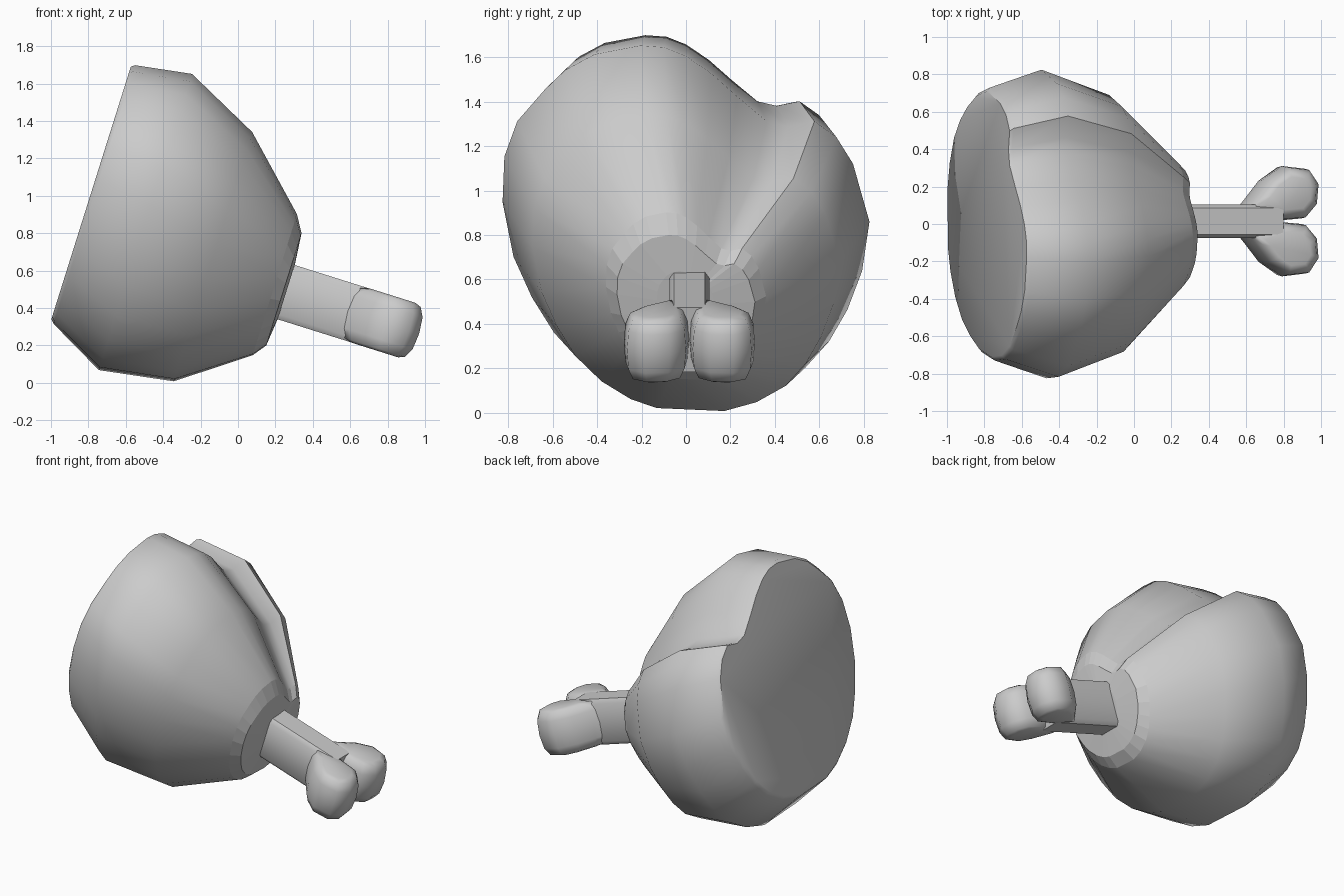
import bpy, bmesh, math
from mathutils import Vector

if "Cube" in bpy.data.objects:
    bpy.data.objects.remove(bpy.data.objects["Cube"])

GREY = (0.6, 0.6, 0.6, 1)
mat = bpy.data.materials.new("plain grey")
mat.use_nodes = True
mat.diffuse_color = GREY
mat.node_tree.nodes["Principled BSDF"].inputs["Base Color"].default_value = GREY

# Tilted frame: along the bone, sideways, and up across it
ALONG = Vector((0.954, 0, -0.3))
UP = Vector((0.3, 0, 0.954))


def place(a, y, b):
    return ALONG * a + Vector((0, y, 0)) + UP * b


def loft(name, rings, smooth_angle=45, flat_bands=0):
    """Skin a list of rings, cap both ends, smooth all but the last bands."""
    bm = bmesh.new()
    loops = [[bm.verts.new(place(*p)) for p in ring] for ring in rings]
    n = len(loops[0])
    flat = []
    for k, (lo, hi) in enumerate(zip(loops, loops[1:])):
        for i in range(n):
            j = (i + 1) % n
            f = bm.faces.new((lo[i], lo[j], hi[j], hi[i]))
            if k >= len(loops) - 1 - flat_bands:
                flat.append(f)
    bm.faces.new(loops[0][::-1])
    flat.append(bm.faces.new(loops[-1]))
    bm.faces.index_update()
    flat_ids = [f.index for f in flat]
    bmesh.ops.recalc_face_normals(bm, faces=bm.faces)
    mesh = bpy.data.meshes.new(name)
    bm.to_mesh(mesh)
    bm.free()
    mesh.materials.append(mat)
    obj = bpy.data.objects.new(name, mesh)
    bpy.context.collection.objects.link(obj)
    bpy.ops.object.select_all(action='DESELECT')
    obj.select_set(True)
    bpy.context.view_layer.objects.active = obj
    bpy.ops.object.shade_smooth_by_angle(angle=math.radians(smooth_angle))
    if flat_bands:
        for i in flat_ids:
            mesh.polygons[i].use_smooth = False
    return obj


# Meat: a notched heart-like section, scaled along the axis
section = [(-.25, 1), (-.12, .99), (0, .94), (.14, .84), (.28, .71), (.44, .57),
           (.56, .54), (.7, .57), (.82, .48), (.91, .33), (1, 0), (.96, -.28),
           (.88, -.5), (.78, -.68), (.65, -.83), (.46, -.94), (.25, -1),
           (-.19, -.98), (-.36, -.92), (-.55, -.8), (-.72, -.63), (-.84, -.43),
           (-.94, -.2), (-1, .11), (-.99, .37), (-.92, .57), (-.77, .75),
           (-.66, .86), (-.5, .95)]
# position, half width, bottom, top
stations = [(-1.054, .71, .025, 1.44), (-1.035, .73, .005, 1.455),
            (-.73, .825, -.158, 1.502), (-.33, .69, -.095, 1.302),
            (.03, .36, .164, .955), (.084, .31, .236, .865), (.1, .13, .39, .7)]
loft("meat", [[(a, w * y, (lo + hi) / 2 + (hi - lo) / 2 * b) for y, b in section]
              for a, w, lo, hi in stations], flat_bands=2)

# Bone shaft: a bar with small chamfers
MID_Y, MID_B = 0.015, 0.54
corner = [(.09, .125), (.07, .152)]
bar = corner + [(-y, b) for y, b in corner[::-1]]
bar += [(-y, -b) for y, b in bar]
loft("bone_shaft", [[(a, MID_Y + y, MID_B + b) for y, b in bar] for a in (.05, .62)])

# Bone knuckles: two mirrored rounded lobes
lobe = [(.42, .06), (.47, .12), (.55, .22), (.66, .295), (.79, .28), (.845, .2),
        (.835, .09), (.77, .015), (.6, 0)]
CA, CY = 0.67, 0.15
levels = [(-.153, .6), (-.14, .8), (-.09, .95), (0, 1), (.09, .95), (.14, .8), (.153, .6)]
for name, side in (("left_knuckle", -1), ("right_knuckle", 1)):
    loft(name, [[(CA + (a - CA) * s, MID_Y + side * (CY + (y - CY) * s), MID_B + h)
                 for a, y in lobe] for h, s in levels], smooth_angle=50)
